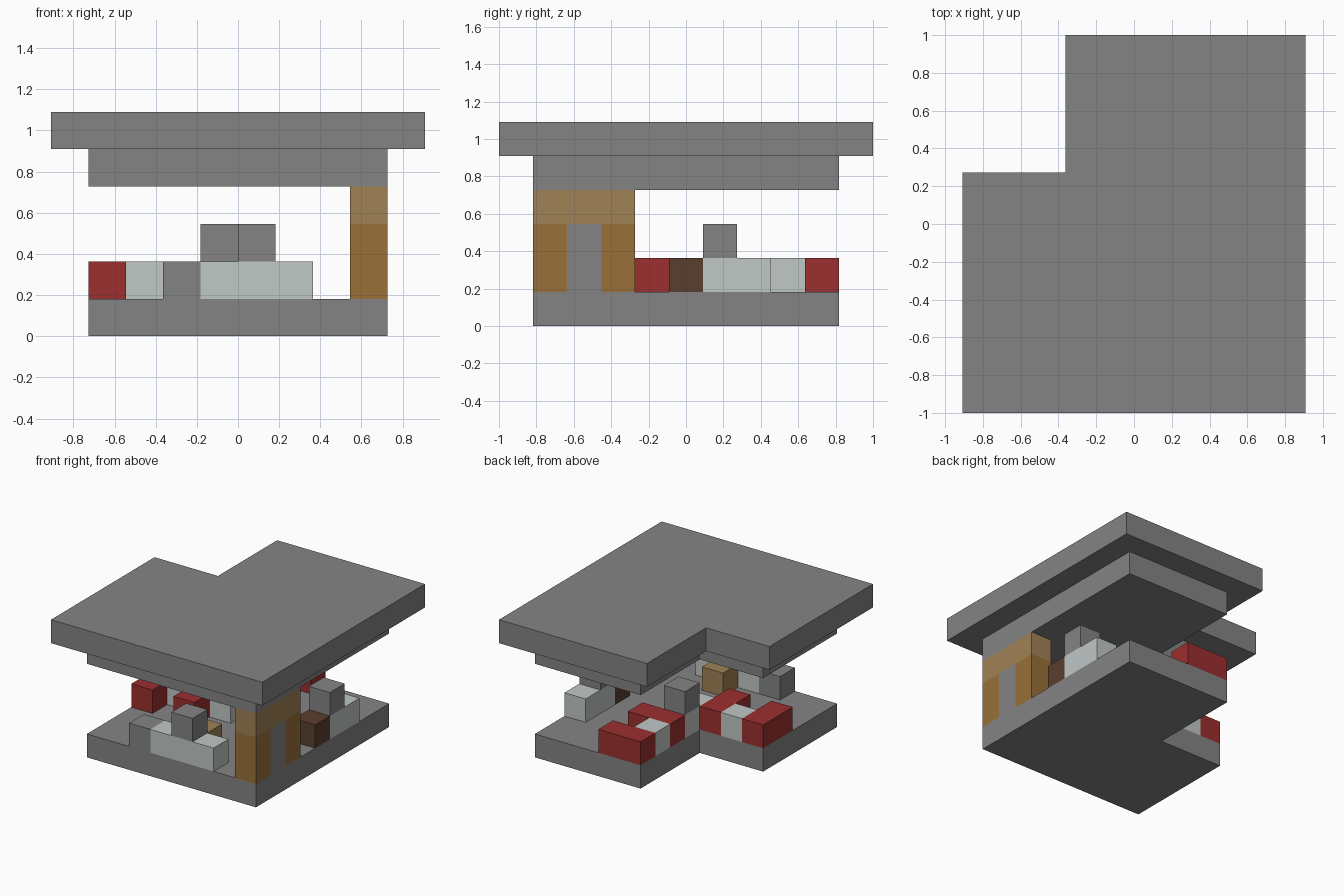
import bpy
import bmesh

if "Cube" in bpy.data.objects:
    bpy.data.objects.remove(bpy.data.objects["Cube"], do_unlink=True)

U = 2 / 11  # one block


def material(name, rgb):
    # 8-bit colour to linear
    lin = [((c / 255 + 0.055) / 1.055) ** 2.4 for c in rgb] + [1]
    m = bpy.data.materials.new(name)
    m.use_nodes = True
    m.diffuse_color = lin
    m.node_tree.nodes["Principled BSDF"].inputs["Base Color"].default_value = lin
    return m


grey = material("stone grey", (132, 132, 132))
red = material("seat red", (156, 47, 47))
white = material("pale grey", (192, 200, 198))
gold = material("golden brown", (152, 112, 56))
tan = material("light wood", (160, 130, 87))
dark = material("dark wood", (90, 62, 46))


def finish(name, bm, mat):
    me = bpy.data.meshes.new(name)
    bm.normal_update()
    bm.to_mesh(me)
    bm.free()
    me.materials.append(mat)
    ob = bpy.data.objects.new(name, me)
    bpy.context.collection.objects.link(ob)


def prism(name, outline, z, height, mat):
    # Extruded plan outline, all in blocks from the roof's front corner
    bm = bmesh.new()
    base = bm.faces.new([bm.verts.new(((x - 5) * U, (y - 5.5) * U, z * U))
                         for x, y in outline])
    top = bmesh.ops.extrude_face_region(bm, geom=[base])["geom"]
    bmesh.ops.translate(bm, vec=(0, 0, height * U),
                        verts=[v for v in top if isinstance(v, bmesh.types.BMVert)])
    bmesh.ops.recalc_face_normals(bm, faces=bm.faces)
    finish(name, bm, mat)


def block(name, x, y, z, mat, w=1, d=1, h=1):
    prism(name, [(x, y), (x + w, y), (x + w, y + d), (x, y + d)], z, h, mat)


def slab(name, m, z):
    # L-shaped storey plate, inset m blocks from the roof edge
    notch_x, notch_y = 3 + m, 7 - m
    prism(name, [(m, m), (10 - m, m), (10 - m, 11 - m), (notch_x, 11 - m),
                 (notch_x, notch_y), (m, notch_y)], z, 1, grey)


# Floor, ceiling and overhanging roof
slab("floor", 1, 0)
slab("ceiling", 1, 4)
slab("roof", 0, 5)

# Doorway on the right wall
for y, side in ((1, "front"), (3, "back")):
    block("door_post_" + side, 8, y, 1, gold, h=2)
block("door_panel", 8, 2, 1, grey, h=2)
block("door_lintel", 8, 1, 3, tan, d=3)

# Front desk with screen, side cabinet and chair
block("front_desk", 4, 1, 1, white, w=3)
block("front_cabinet", 3, 1, 1, grey)
block("front_screen", 5, 1, 2, grey)
block("front_chair", 5, 2, 1, tan)

# Side desk with screen and chair
block("side_desk", 8, 6, 1, white, d=2)
block("side_screen", 8, 6, 2, grey)
block("side_chair", 8, 5, 1, dark)

# Central desk with screen
block("central_desk", 4, 5, 1, white, d=2)
block("central_screen", 4, 6, 2, grey)

# Two booths: facing red benches with a table between
for i, x in enumerate((1, 3)):
    block(f"west_bench_{i + 1}", x, 4, 1, red, d=2)
block("west_table", 2, 5, 1, white)
for i, y in enumerate((7, 9)):
    block(f"back_bench_{i + 1}", 4, y, 1, red, w=2)
block("back_table", 4, 8, 1, white)
